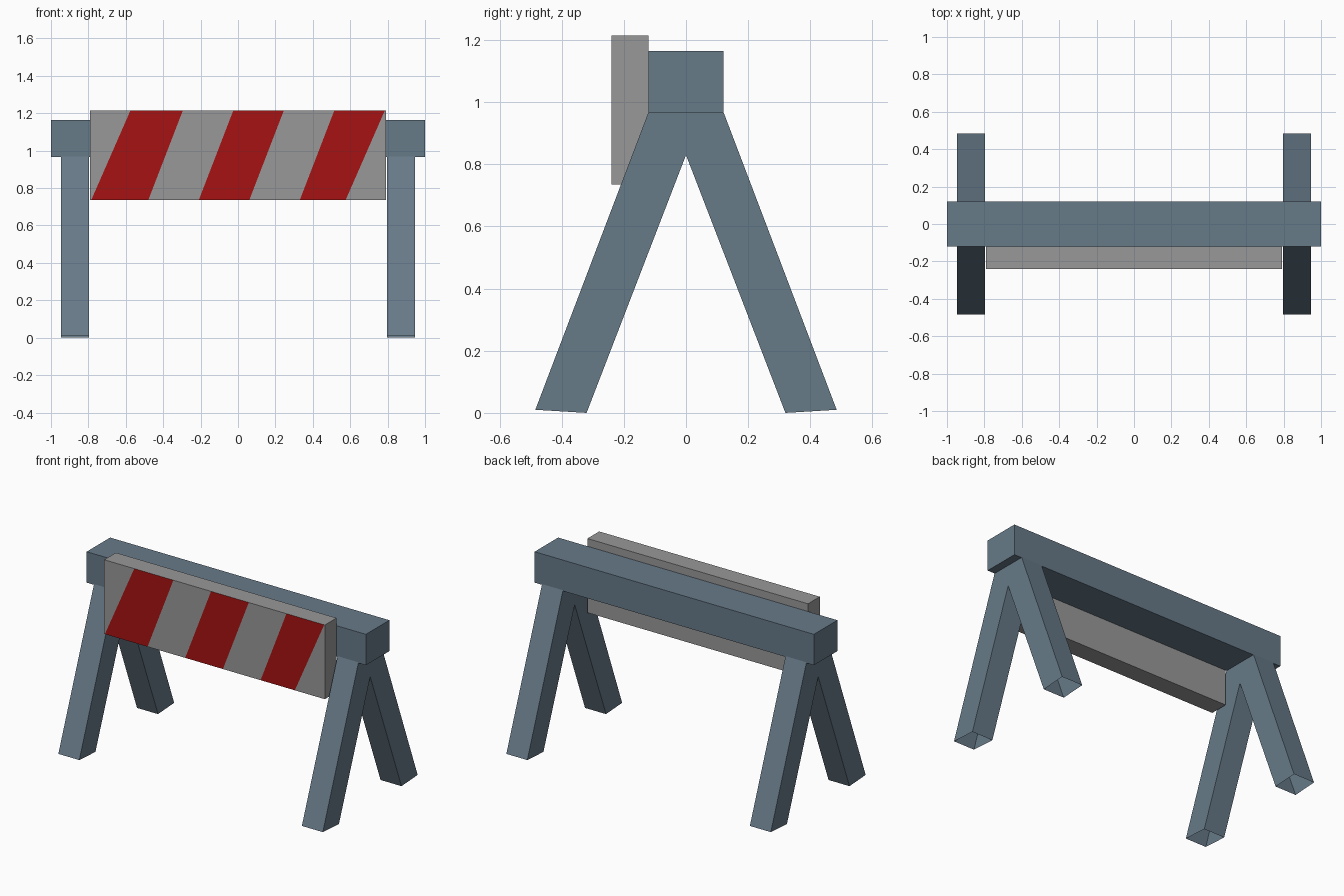
import bpy
import bmesh

cube = bpy.data.objects.get("Cube")
if cube:
    bpy.data.objects.remove(cube, do_unlink=True)


def material(name, rgb):
    mat = bpy.data.materials.new(name)
    mat.use_nodes = True
    color = (*rgb, 1)
    mat.diffuse_color = color
    mat.node_tree.nodes["Principled BSDF"].inputs["Base Color"].default_value = color
    return mat


steel = material("slate blue", (0.137, 0.196, 0.25))
grey = material("light grey", (0.315, 0.315, 0.315))
red = material("stripe red", (0.39, 0.006, 0.006))


def add_object(name, bm, mats):
    mesh = bpy.data.meshes.new(name)
    bm.to_mesh(mesh)
    bm.free()
    for mat in mats:
        mesh.materials.append(mat)
    obj = bpy.data.objects.new(name, mesh)
    bpy.context.collection.objects.link(obj)
    return obj


def box(name, lo, hi, mats):
    bm = bmesh.new()
    bmesh.ops.create_cube(bm, size=1)
    for v in bm.verts:
        v.co = [a + (b - a) * (c + 0.5) for a, b, c in zip(lo, hi, v.co)]
    return add_object(name, bm, mats)


# Top beam
box("top_beam", (-1, -0.12, 0.965), (1, 0.12, 1.165), [steel])


# A-frame legs: extruded outline, left open at the feet
def leg_pair(name, x0, x1):
    half = [(0, 0.83), (0.32, 0), (0.485, 0.01), (0.12, 0.97), (0, 0.97)]
    bm = bmesh.new()
    for side in (1, -1):
        near = [bm.verts.new((x0, side * y, z)) for y, z in half]
        far = [bm.verts.new((x1, side * y, z)) for y, z in half]
        bm.faces.new(near)
        bm.faces.new(far)
        for i in (0, 2):
            bm.faces.new((near[i], near[i + 1], far[i + 1], far[i]))
    bmesh.ops.remove_doubles(bm, verts=bm.verts, dist=0.0001)
    bmesh.ops.recalc_face_normals(bm, faces=bm.faces)
    add_object(name, bm, [steel])


leg_pair("left_legs", 0.797, 0.947)
leg_pair("right_legs", -0.947, -0.797)

# Warning board: front face divided into slanted bands
front, back, low, high = -0.24, -0.12, 0.735, 1.215
bottom_x = [-0.79, -0.785, -0.48, -0.21, 0.06, 0.33, 0.575, 0.79]
top_x = [-0.79, -0.575, -0.295, -0.025, 0.245, 0.515, 0.785, 0.79]
bm = bmesh.new()


def row(xs, y, z):
    return [bm.verts.new((x, y, z)) for x in xs]


loops = [row(bottom_x, front, low), row(top_x, front, high),
         row(top_x, back, high), row(bottom_x, back, low)]
for side in range(4):
    a, b = loops[side], loops[(side + 1) % 4]
    for i in range(len(a) - 1):
        face = bm.faces.new((a[i], a[i + 1], b[i + 1], b[i]))
        face.material_index = 1 if side == 0 and i % 2 else 0
for end in (0, -1):
    bm.faces.new([loop[end] for loop in loops])
bmesh.ops.recalc_face_normals(bm, faces=bm.faces)
add_object("striped_board", bm, [grey, red])
